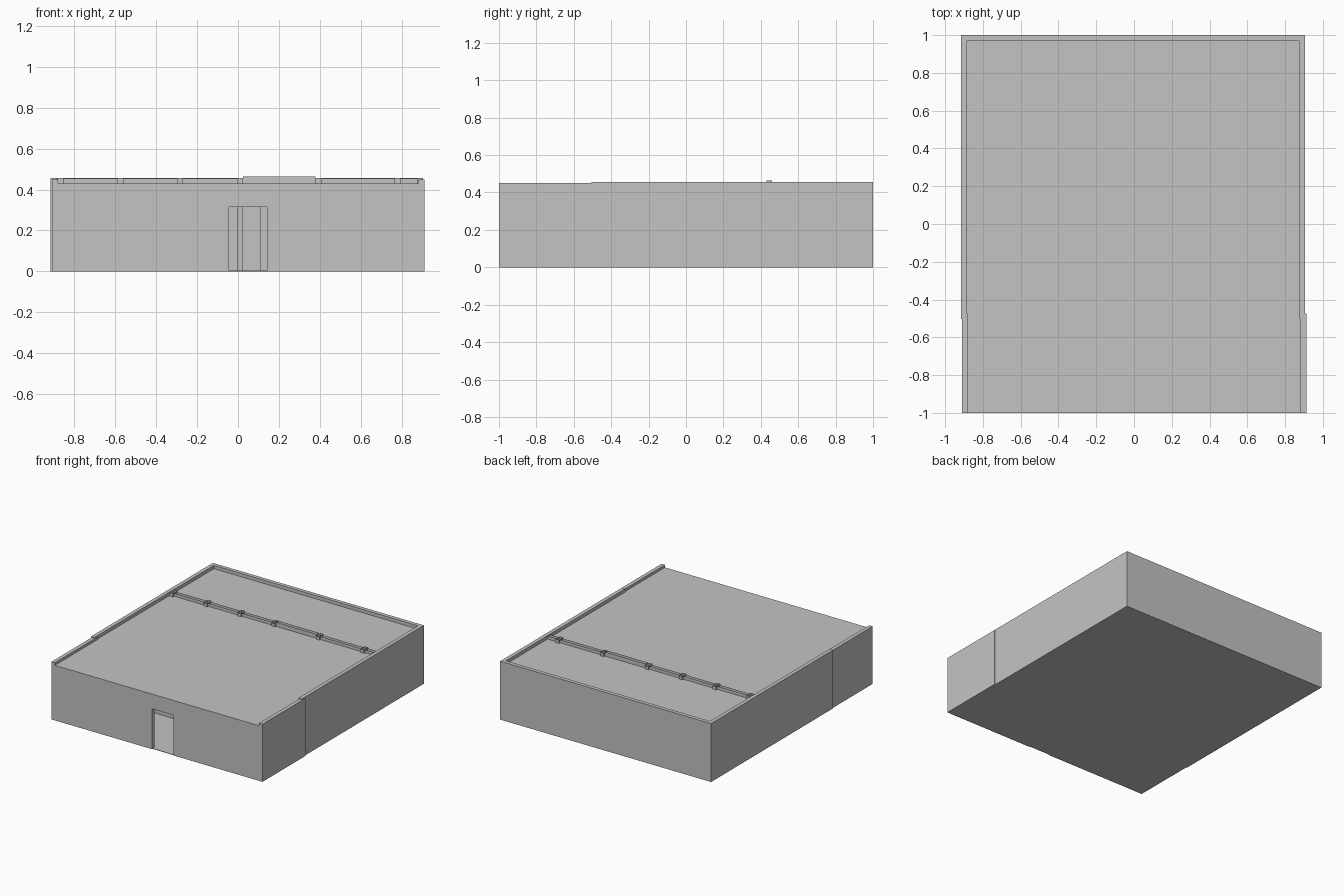
import bpy
import bmesh

cube = bpy.data.objects.get("Cube")
if cube:
    bpy.data.objects.remove(cube, do_unlink=True)

grey = bpy.data.materials.new("plain grey")
grey.use_nodes = True
colour = (0.55, 0.55, 0.55, 1)
grey.diffuse_color = colour
grey.node_tree.nodes["Principled BSDF"].inputs["Base Color"].default_value = colour

WALL = 0.03          # wall thickness
ROOF = 0.43          # roof level
FRONT_TOP = 0.45     # parapet height of the front room
REAR_TOP = 0.456     # parapet height of the rear room


def finish(name, bm):
    bmesh.ops.recalc_face_normals(bm, faces=bm.faces)
    mesh = bpy.data.meshes.new(name)
    bm.to_mesh(mesh)
    bm.free()
    mesh.materials.append(grey)
    obj = bpy.data.objects.new(name, mesh)
    bpy.context.collection.objects.link(obj)
    return obj


def box(name, x, y, z, capped=True):
    """Box from (min, max) ranges; uncapped boxes are open at top and bottom."""
    bm = bmesh.new()
    bmesh.ops.create_cube(bm, size=1)
    for v in bm.verts:
        v.co = [r[0] if c < 0 else r[1] for c, r in zip(v.co, (x, y, z))]
    if not capped:
        bm.normal_update()
        caps = [f for f in bm.faces if abs(f.normal.z) > 0.5]
        bmesh.ops.delete(bm, geom=caps, context="FACES_ONLY")
    return finish(name, bm)


def panel(name, outline, y):
    """Extrude an x-z outline through a y range."""
    bm = bmesh.new()
    face = bm.faces.new([bm.verts.new((px, y[0], pz)) for px, pz in outline])
    result = bmesh.ops.extrude_face_region(bm, geom=[face])
    for v in result["geom"]:
        if isinstance(v, bmesh.types.BMVert):
            v.co.y = y[1]
    return finish(name, bm)


def doorway(left, right, top):
    return [(left, 0), (left, top), (right, top), (right, 0)]


# Floor and roof slabs
box("floor", (-0.9, 0.9), (-0.995, 0.99), (0, 0.004))
box("roof", (-0.9, 0.89), (-0.974, 0.98), (ROOF - 0.01, ROOF))

# Front wall with doorway and raised parapet ends
left, right = -0.911, 0.912
panel("front_wall",
      [(left, 0)] + doorway(-0.043, 0.142, 0.315) + [
          (right, 0), (right, FRONT_TOP), (right - WALL, FRONT_TOP),
          (right - WALL, ROOF), (left + WALL, ROOF),
          (left + WALL, FRONT_TOP), (left, FRONT_TOP)],
      (-1, -1 + WALL))

# Side walls: the rear room sits slightly off the front room
for side, front_x, rear_x in (("right", left, -0.917),
                              ("left", right - WALL, 0.905 - WALL)):
    box(side + "_front_wall", (front_x, front_x + WALL),
        (-1 + WALL, -0.473), (0, FRONT_TOP))
    box(side + "_rear_wall", (rear_x, rear_x + WALL),
        (-0.504, 1 - WALL), (0, REAR_TOP))
box("back_wall", (-0.917, 0.905), (1 - WALL, 1), (0, REAR_TOP))

# Partition between the rooms, below the roof
panel("partition",
      [(-0.89, 0)] + doorway(0, 0.11, 0.315) + [
          (0.88, 0), (0.88, ROOF - 0.01), (-0.89, ROOF - 0.01)],
      (-0.5, -0.475))

# Pillars and open-topped walls that rise through the roof
pillars = [-0.868, -0.575, -0.283, 0.01, 0.395, 0.78]
half = 0.015
for i, px in enumerate(pillars):
    box(f"pillar_{i + 1}", (px - half, px + half), (0.418, 0.472),
        (0, REAR_TOP), capped=False)
    end = pillars[i + 1] - half if i + 1 < len(pillars) else 0.875
    top = 0.463 if i == 3 else REAR_TOP - 0.002
    box(f"rear_partition_{i + 1}", (px + half, end), (0.431, 0.459),
        (0, top), capped=False)
